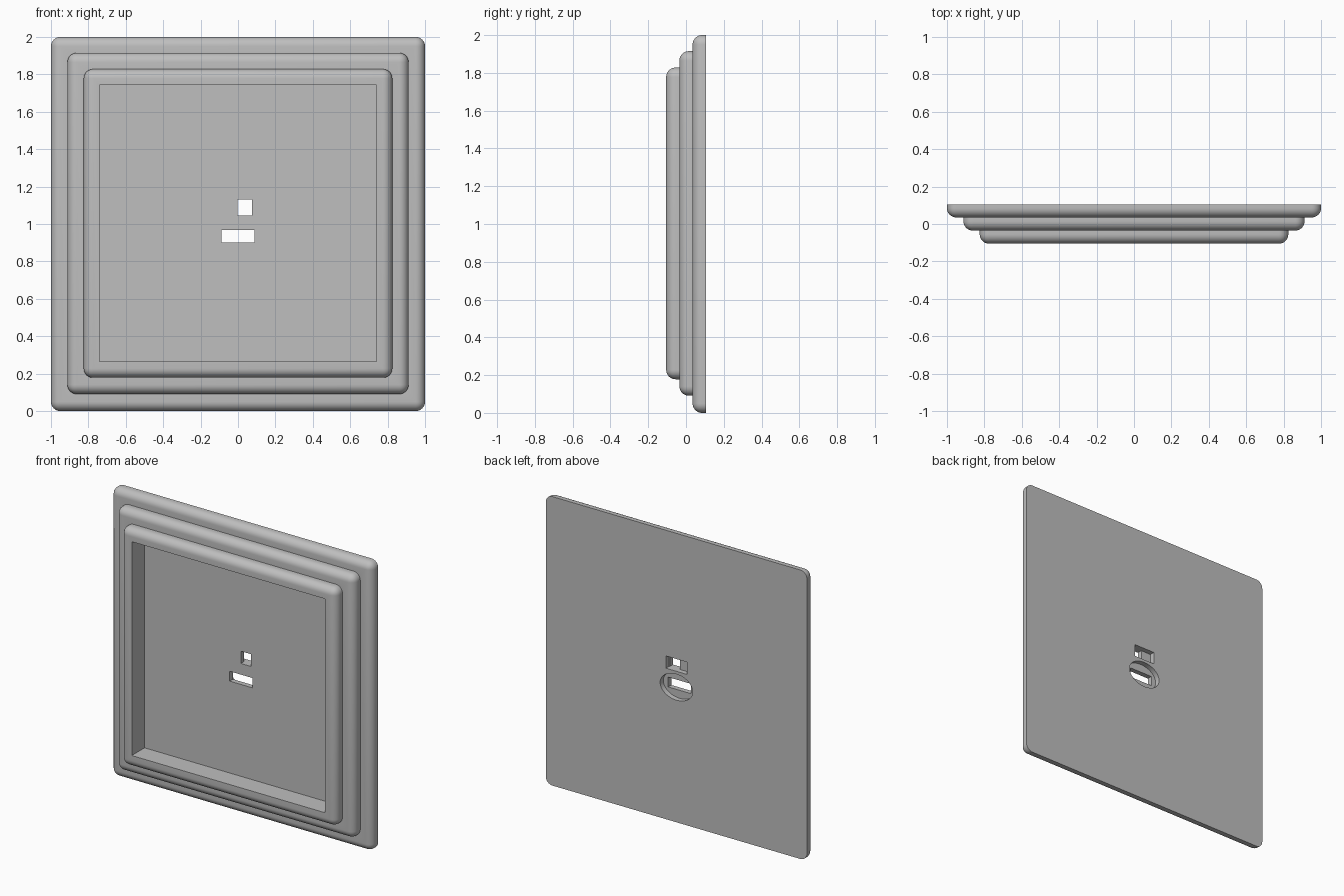
import bpy
import bmesh
import math
from mathutils import Matrix, Vector

cube = bpy.data.objects.get("Cube")
if cube:
    bpy.data.objects.remove(cube, do_unlink=True)

grey = bpy.data.materials.new("plain grey")
grey.use_nodes = True
colour = (0.52, 0.52, 0.52, 1)
grey.diffuse_color = colour
grey.node_tree.nodes["Principled BSDF"].inputs["Base Color"].default_value = colour

BACK, STEP, FILLET = 0.105, 0.07, 0.05
FRONT = BACK - 3 * STEP
OUT = 0.05  # how far cutters stick out


def add_object(name, bm):
    bmesh.ops.recalc_face_normals(bm, faces=bm.faces)
    mesh = bpy.data.meshes.new(name)
    bm.to_mesh(mesh)
    bm.free()
    mesh.materials.append(grey)
    obj = bpy.data.objects.new(name, mesh)
    bpy.context.collection.objects.link(obj)
    return obj


def block(name, x, y, z, fillet=0):
    """Box between (low, high) pairs; the fillet rounds all but the back rim."""
    bm = bmesh.new()
    size = [high - low for low, high in (x, y, z)]
    centre = Vector([(low + high) / 2 for low, high in (x, y, z)])
    bmesh.ops.create_cube(bm, size=1, matrix=Matrix.Translation(centre) @ Matrix.Diagonal((*size, 1)))
    if fillet:
        edges = [e for e in bm.edges if min(v.co.y for v in e.verts) < y[1] - 0.001]
        bmesh.ops.bevel(bm, geom=edges, offset=fillet, segments=8, profile=0.5, affect="EDGES")
    return add_object(name, bm)


def oval(name, centre, width, height, y):
    bm = bmesh.new()
    place = Matrix.Translation((centre[0], (y[0] + y[1]) / 2, centre[1]))
    place = place @ Matrix.Diagonal((width, y[1] - y[0], height, 1)) @ Matrix.Rotation(math.pi / 2, 4, "X")
    bmesh.ops.create_cone(bm, cap_ends=True, segments=48, radius1=0.5, radius2=0.5, depth=1, matrix=place)
    return add_object(name, bm)


def combine(target, other, operation):
    mod = target.modifiers.new(operation.title(), "BOOLEAN")
    mod.operation, mod.object, mod.solver = operation, other, "EXACT"
    bpy.context.view_layer.objects.active = target
    bpy.ops.object.modifier_apply(modifier=mod.name)
    bpy.data.objects.remove(other, do_unlink=True)


def span(half, middle=0.0):
    return (middle - half, middle + half)


# Three stepped tiers, each smaller one set into the one behind it
frame = block("stepped_wall_plate", span(1), (BACK - STEP, BACK), span(1, 1), FILLET)
for i, half in enumerate((0.912, 0.825), start=1):
    front = BACK - (i + 1) * STEP
    tier = block("tier", span(half), (front, front + STEP + 0.015), span(half, 1.003), FILLET)
    combine(frame, tier, "UNION")

# Square recess in the front, with small through openings
floor = BACK - STEP
pocket = (BACK - STEP / 2, BACK + OUT)
through = (floor - OUT, BACK + OUT)
cutters = [
    block("recess_cutter", span(0.74), (FRONT - OUT, floor), span(0.74, 1.004)),
    block("square_hole_cutter", (-0.003, 0.075), through, (1.045, 1.13)),
    block("slot_cutter", span(0.088), through, (0.9, 0.968)),
    # Shallow pockets in the back around the openings
    block("back_pocket_cutter", span(0.08), pocket, (1.045, 1.13)),
    oval("oval_pocket_cutter", (0, 0.935), 0.25, 0.18, pocket),
]
for cutter in cutters:
    combine(frame, cutter, "DIFFERENCE")

bpy.ops.object.select_all(action="DESELECT")
frame.select_set(True)
bpy.context.view_layer.objects.active = frame
bpy.ops.object.shade_smooth_by_angle(angle=math.radians(30))
